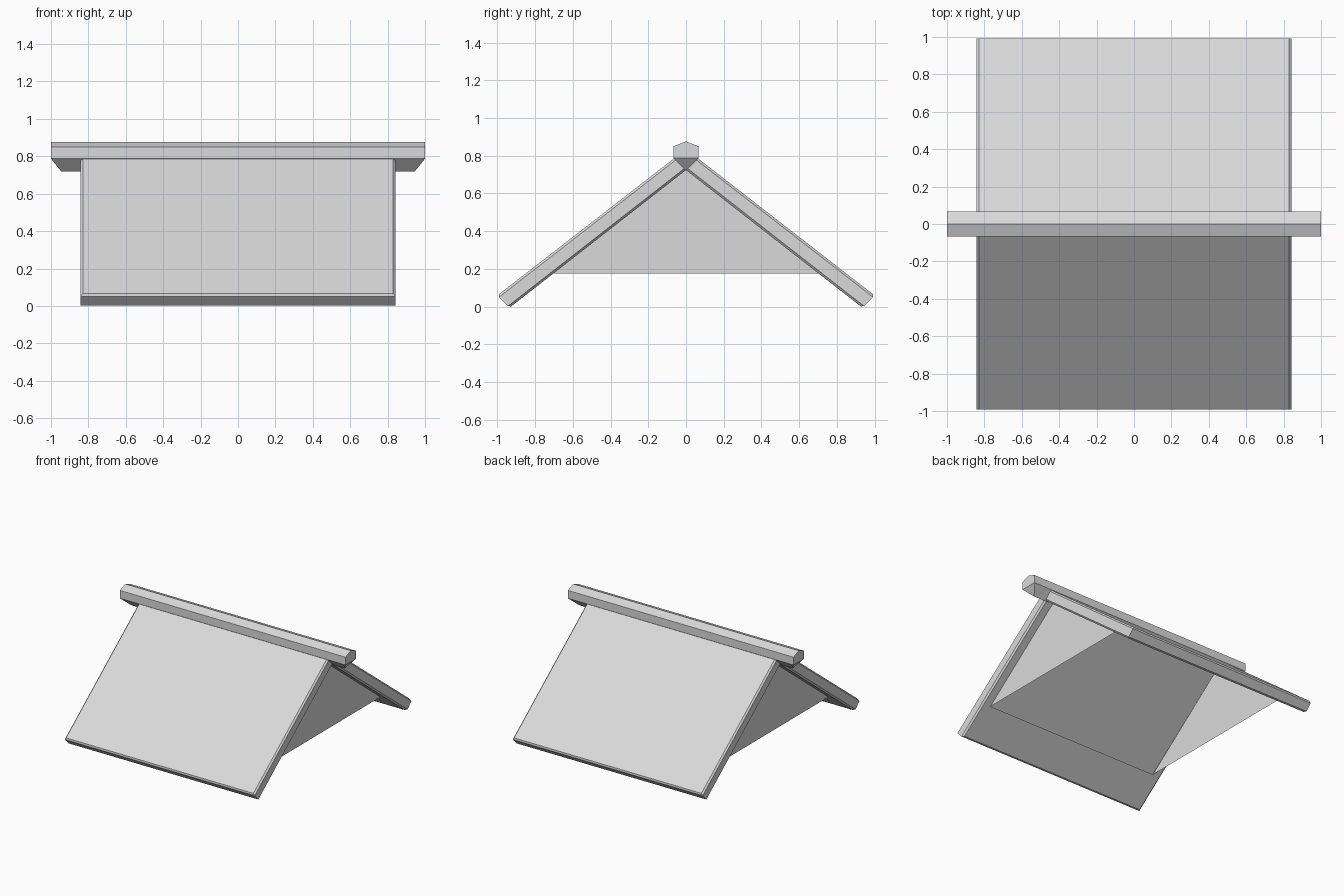
import bpy
import bmesh

cube = bpy.data.objects.get("Cube")
if cube:
    bpy.data.objects.remove(cube, do_unlink=True)

GREY = (0.7, 0.7, 0.7, 1.0)
GABLE_X = 0.77
GABLE_Z = 0.175
mat = bpy.data.materials.new("light_grey")
mat.use_nodes = True
mat.diffuse_color = GREY
mat.node_tree.nodes["Principled BSDF"].inputs["Base Color"].default_value = GREY


def finish(bm, name):
    """Turn a bmesh into a named grey object."""
    mesh = bpy.data.meshes.new(name)
    bm.to_mesh(mesh)
    bm.free()
    mesh.materials.append(mat)
    obj = bpy.data.objects.new(name, mesh)
    bpy.context.collection.objects.link(obj)
    return obj


def prism(profile, half_length):
    """Extrude a (y, z) profile along x, centred on x = 0."""
    bm = bmesh.new()
    face = bm.faces.new([bm.verts.new((-half_length, y, z)) for y, z in profile])
    ext = bmesh.ops.extrude_face_region(bm, geom=[face])
    moved = [v for v in ext["geom"] if isinstance(v, bmesh.types.BMVert)]
    bmesh.ops.translate(bm, verts=moved, vec=(2 * half_length, 0, 0))
    bmesh.ops.recalc_face_normals(bm, faces=bm.faces)
    return bm


def is_long_edge(edge):
    """Edges along the eave or along the slope, not the short eave corners."""
    a, b = (abs(v.co.y) for v in edge.verts)
    along_eave = edge.verts[0].co.x != edge.verts[1].co.x and a > 0.5
    return along_eave or abs(a - b) > 0.5


def is_underside(face):
    """Broad downward face of a panel."""
    return face.normal.z < -0.7 and abs(face.normal.x) < 0.01 and face.calc_area() > 0.04


def open_underside(bm):
    """Open the hollow panel to the attic space between the gables."""
    for co, no in (((GABLE_X, 0, 0), (1, 0, 0)), ((-GABLE_X, 0, 0), (1, 0, 0)),
                   ((0, 0, GABLE_Z), (0, 0, 1))):
        bm.normal_update()
        faces = [f for f in bm.faces if is_underside(f)]
        edges = {e for f in faces for e in f.edges}
        verts = {v for f in faces for v in f.verts}
        bmesh.ops.bisect_plane(bm, geom=[*verts, *edges, *faces], dist=0.0001,
                               plane_co=co, plane_no=no)
    bm.normal_update()
    hole = []
    for f in bm.faces:
        c = f.calc_center_median()
        over_attic = is_underside(f) and abs(c.x) < GABLE_X and c.z > GABLE_Z
        if over_attic or all(abs(v.co.y) < 0.001 for v in f.verts):
            hole.append(f)
    bmesh.ops.delete(bm, geom=hole, context='FACES')


# Hollow sloping roof panels, meeting at the ridge, with chamfered long edges
for side, name in ((-1, "front_roof_panel"), (1, "back_roof_panel")):
    bm = prism([(0, 0.724), (0, 0.835), (side * 1.0, 0.059), (side * 0.936, -0.006)], 0.842)
    bmesh.ops.bevel(bm, geom=[e for e in bm.edges if is_long_edge(e)],
                    offset=0.012, offset_type='OFFSET', segments=1,
                    profile=0.5, affect='EDGES', clamp_overlap=True)
    open_underside(bm)
    finish(bm, name)

# Ridge beam with a peaked top and a keel that is cut back at both ends
beam = prism([(-0.067, 0.787), (-0.067, 0.85), (0, 0.876),
              (0.067, 0.85), (0.067, 0.787), (0, 0.72)], 1.0)
for x in (-1, 1):
    lower = [v for v in beam.verts if v.co.x * x > 0 and abs(v.co.z - 0.787) < 0.001]
    bmesh.ops.connect_verts(beam, verts=lower)
for v in beam.verts:
    if v.co.z < 0.73:
        v.co.x *= 0.946
finish(beam, "ridge_beam")

# Triangular gable sheets set in from the panel ends
for x, name in ((GABLE_X, "left_gable"), (-GABLE_X, "right_gable")):
    bm = bmesh.new()
    bm.faces.new([bm.verts.new((x, y, z)) for y, z in
                  ((-0.706, GABLE_Z), (0.706, GABLE_Z), (0, 0.725))])
    finish(bm, name)
